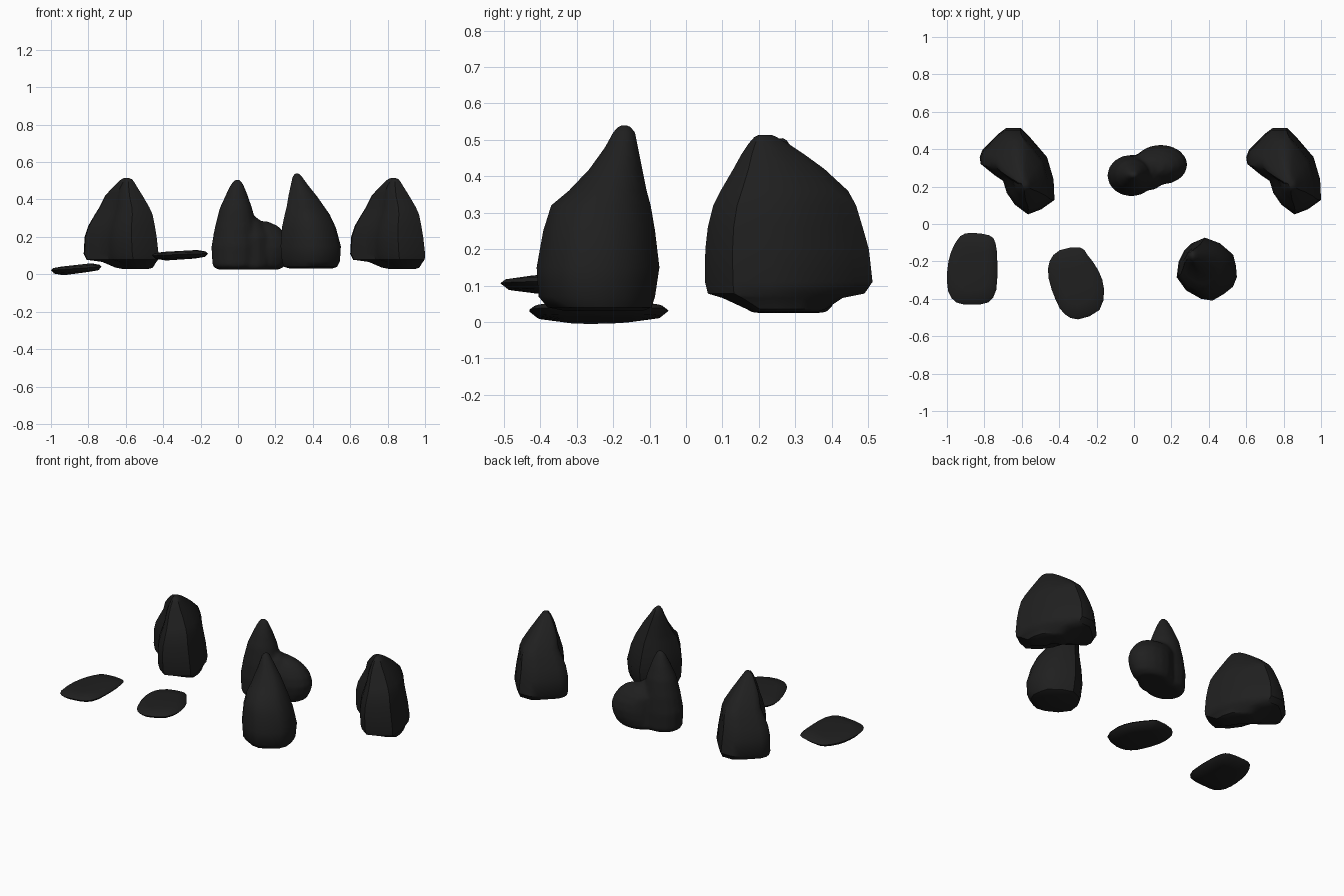
import bpy, bmesh, math
from mathutils import Vector

if "Cube" in bpy.data.objects:
    bpy.data.objects.remove(bpy.data.objects["Cube"])

stone = bpy.data.materials.new("charcoal stone")
stone.diffuse_color = (0.014, 0.014, 0.014, 1)
stone.use_nodes = True
stone.node_tree.nodes["Principled BSDF"].inputs["Base Color"].default_value = stone.diffuse_color


def rounded(points):
    """Insert a curved midpoint between neighbours (Catmull-Rom)."""
    p = [Vector(q) for q in points]
    n = len(p)
    out = []
    for i in range(n):
        mid = (p[i] + p[(i + 1) % n]) * 9 / 16 - (p[i - 1] + p[(i + 2) % n]) / 16
        out += [tuple(p[i]), tuple(mid)]
    return out


def unit(points):
    """Scale an outline to the unit box."""
    xs, ys = zip(*points)
    return [((x - min(xs)) / (max(xs) - min(xs)), (y - min(ys)) / (max(ys) - min(ys)))
            for x, y in points]


def loft(bm, outline, rings, tilt=0.0):
    """Stack copies of an outline, each fitted to a box (z, x0, x1, y0, y1)."""
    loops = []
    for z, x0, x1, y0, y1 in rings:
        loops.append([bm.verts.new((x0 + u * (x1 - x0), y0 + v * (y1 - y0), z + tilt * (u - 0.5)))
                      for u, v in outline])
    n = len(outline)
    for a, b in zip(loops, loops[1:]):
        for i in range(n):
            bm.faces.new((a[i], a[(i + 1) % n], b[(i + 1) % n], b[i]))
    for cap in (loops[0], loops[-1]):
        bm.faces.new(cap)


def finish(name, bm, dx=0.0):
    bmesh.ops.triangulate(bm, faces=[f for f in bm.faces if len(f.verts) > 4])
    bmesh.ops.recalc_face_normals(bm, faces=bm.faces[:])
    mesh = bpy.data.meshes.new(name)
    bm.to_mesh(mesh)
    mesh.materials.append(stone)
    ob = bpy.data.objects.new(name, mesh)
    ob.location.x = dx
    bpy.context.collection.objects.link(ob)
    bpy.ops.object.select_all(action='DESELECT')
    bpy.context.view_layer.objects.active = ob
    ob.select_set(True)
    bpy.ops.object.shade_smooth_by_angle(angle=math.radians(40))
    return ob


# Two flat stepping slabs: thin tilted lenses
slab_left = [(-.98, -.15), (-.93, -.065), (-.87, -.048), (-.775, -.06), (-.74, -.1), (-.73, -.2),
             (-.735, -.35), (-.78, -.42), (-.87, -.43), (-.95, -.42), (-.995, -.36), (-1, -.25)]
slab_mid = [(-.455, -.2), (-.4, -.14), (-.29, -.125), (-.25, -.165), (-.19, -.25), (-.16, -.35),
            (-.185, -.46), (-.3, -.51), (-.375, -.48), (-.42, -.41), (-.46, -.29)]
for name, pts, zc, tilt in (("left_flat_stone", slab_left, .028, .018),
                            ("middle_flat_stone", slab_mid, .103, .01)):
    xs, ys = zip(*pts)
    cx, cy = (min(xs) + max(xs)) / 2, (min(ys) + max(ys)) / 2
    hx, hy = (max(xs) - min(xs)) / 2, (max(ys) - min(ys)) / 2
    rings = [(zc + dz, cx - hx * s, cx + hx * s, cy - hy * s, cy + hy * s)
             for dz, s in ((-.024, .5), (-.015, .88), (.003, 1), (.014, .92), (.022, .6))]
    bm = bmesh.new()
    loft(bm, unit(rounded(pts)), rings, tilt)
    finish(name, bm)

# Pointed front boulder
pointed = unit([(.31, -.1), (.38, -.07), (.46, -.1), (.53, -.16), (.545, -.22), (.55, -.28),
                (.53, -.33), (.48, -.37), (.42, -.405), (.36, -.395), (.28, -.35), (.23, -.28),
                (.24, -.2), (.27, -.14)])
bm = bmesh.new()
loft(bm, pointed, [
    (.03, .28, .50, -.33, -.12), (.04, .245, .53, -.38, -.095), (.07, .235, .545, -.405, -.085),
    (.15, .228, .55, -.41, -.073), (.25, .235, .523, -.392, -.085), (.32, .25, .49, -.37, -.097),
    (.36, .26, .462, -.322, -.108), (.42, .27, .42, -.265, -.12), (.48, .283, .372, -.222, -.132),
    (.52, .292, .343, -.2, -.14), (.535, .302, .328, -.187, -.152), (.54, .31, .32, -.175, -.163)])
finish("pointed_boulder", bm)

# Twin-lobed boulder: tall lobe, low lobe and a saddle between, merged
round_outline = unit([(math.cos(k * math.pi / 8), math.sin(k * math.pi / 8)) for k in range(16)])
bm = bmesh.new()
loft(bm, round_outline, [
    (.025, -.11, .09, .18, .34), (.045, -.138, .11, .152, .367), (.15, -.143, .115, .148, .37),
    (.25, -.125, .1, .16, .362), (.35, -.1, .078, .18, .345), (.43, -.064, .05, .21, .315),
    (.48, -.04, .03, .235, .29), (.508, -.018, .014, .25, .275)])
loft(bm, round_outline, [
    (.025, .02, .22, .24, .385), (.045, .0, .255, .225, .405), (.09, .0, .277, .215, .42),
    (.14, .0, .287, .21, .424), (.19, .0, .272, .215, .415), (.23, -.02, .245, .228, .395),
    (.26, -.02, .212, .245, .37), (.283, -.02, .16, .265, .345)])
loft(bm, round_outline, [
    (.025, -.02, .16, .19, .36), (.045, -.04, .18, .178, .388), (.2, -.04, .18, .18, .385),
    (.28, -.03, .13, .21, .35), (.305, -.02, .1, .24, .32)])
lobes = finish("twin_lobed_boulder", bm)
remesh = lobes.modifiers.new("merge", 'REMESH')
remesh.mode = 'VOXEL'
remesh.voxel_size = .01
remesh.use_smooth_shade = True
smooth = lobes.modifiers.new("blend", 'SMOOTH')
smooth.factor = .5
smooth.iterations = 8

# Two matching large boulders with a hooked footprint
hooked = unit([(.6, .36), (.615, .4), (.7, .485), (.74, .515), (.82, .515), (.87, .465), (.96, .36),
               (.995, .24), (1, .13), (.93, .08), (.86, .053), (.79, .105), (.745, .17),
               (.725, .235), (.68, .265), (.63, .305), (.605, .325)])
boulder_rings = [
    (.028, .81, .945, .185, .36), (.036, .77, .97, .165, .385), (.066, .7, .988, .1, .43),
    (.078, .615, .998, .06, .49), (.11, .6, 1, .052, .512), (.2, .605, .99, .053, .502),
    (.26, .625, .98, .06, .485), (.32, .66, .968, .075, .467), (.36, .685, .95, .095, .445),
    (.42, .715, .915, .13, .38), (.46, .75, .89, .152, .325), (.49, .78, .872, .172, .28),
    (.507, .8, .86, .187, .25), (.514, .815, .845, .2, .235)]
for name, dx in (("right_large_boulder", 0), ("left_large_boulder", -1.425)):
    bm = bmesh.new()
    loft(bm, hooked, boulder_rings)
    finish(name, bm, dx)
